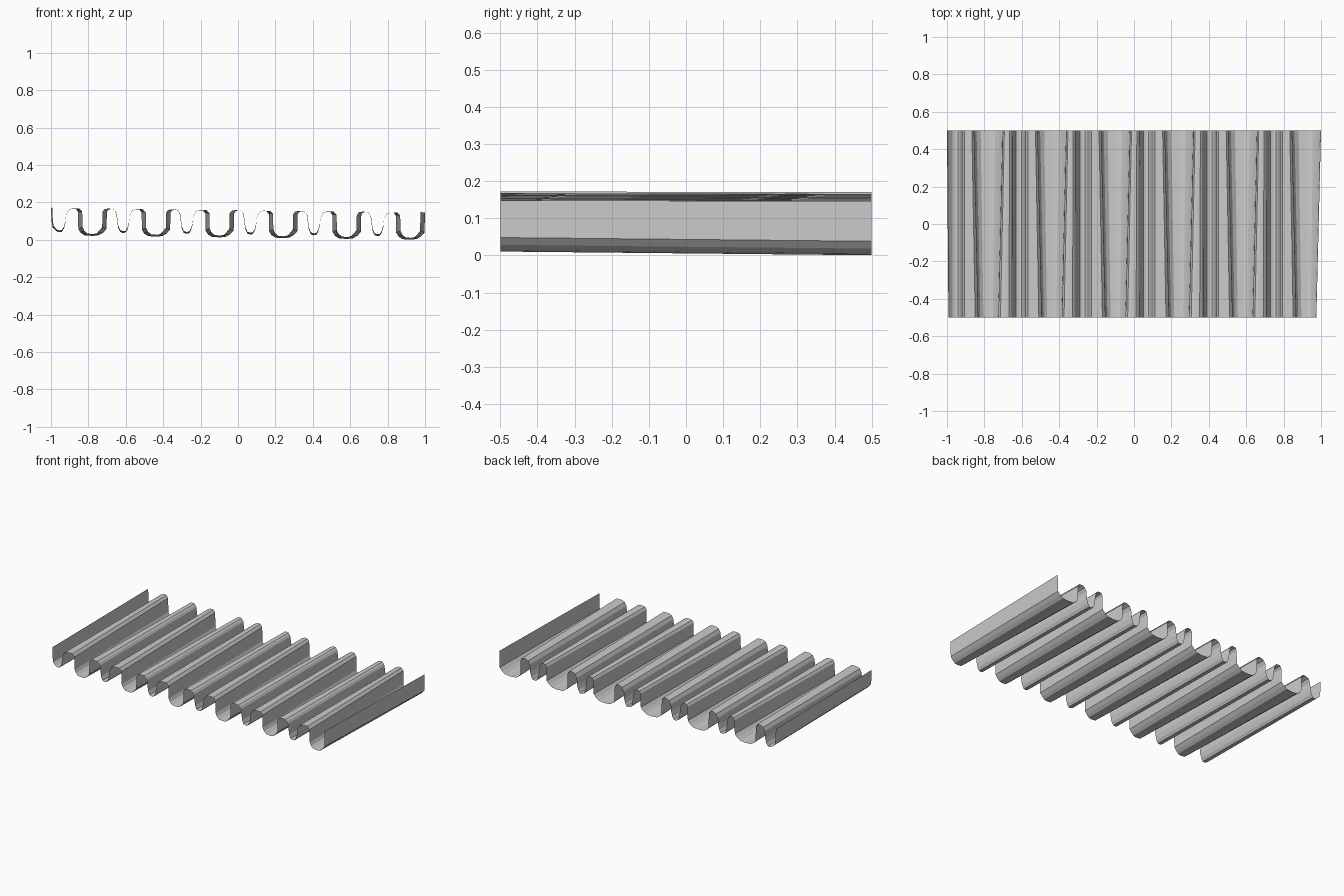
import bpy, bmesh

PITCH, CELLS, START = 0.34, 6, -0.955

# One repeat of the corrugation: (x at back, x at front, height)
NARROW_VALLEY = [(-.036, -.034, .145), (-.026, -.025, .07), (-.015, -.015, .046),
                 (0, 0, .041), (.013, .013, .043), (.024, .024, .06),
                 (.032, .032, .09), (.036, .036, .135)]
WIDE_RIDGE = [(.048, .048, .158), (.066, .068, .167), (.088, .106, .167), (.100, .122, .150)]
WIDE_VALLEY = [(.101, .124, .060), (.113, .133, .040), (.135, .150, .026), (.180, .180, .0235),
               (.212, .200, .028), (.234, .213, .042), (.252, .229, .062), (.254, .230, .150)]
NARROW_RIDGE = [(.262, .241, .165), (.276, .262, .169), (.290, .286, .167), (.298, .298, .158)]

# Full profile, starting and ending on an upright wall
profile = []
for k in range(CELLS):
    cell = NARROW_VALLEY + WIDE_RIDGE + WIDE_VALLEY + NARROW_RIDGE
    if k == 0:
        cell = [(-.045, -.037, .170), (-.042, -.035, .100), (-.036, -.031, .065)] + cell[2:]
    if k == CELLS - 1:
        cell = cell[:-len(NARROW_RIDGE)]
        cell[-1] = (.255, .230, .170)
    profile += [(START + k * PITCH + b, START + k * PITCH + f, z) for b, f, z in cell]

# Sheet: the back edge has wider troughs, the whole sheet sinks to the right
bm = bmesh.new()
rows = []
for xb, xf, z in profile:
    low = .01 if z < .1 else .002
    front = bm.verts.new((xf, -.5, z - .012 * (xb + 1) + low))
    back = bm.verts.new((xb, .5, z - .012 * (xb + 1)))
    rows.append((front, back))
for (f0, b0), (f1, b1) in zip(rows, rows[1:]):
    bm.faces.new((f0, f1, b1, b0))

mesh = bpy.data.meshes.new("corrugated_sheet")
bm.to_mesh(mesh)
bm.free()
sheet = bpy.data.objects.new("corrugated_sheet", mesh)
bpy.context.collection.objects.link(sheet)
